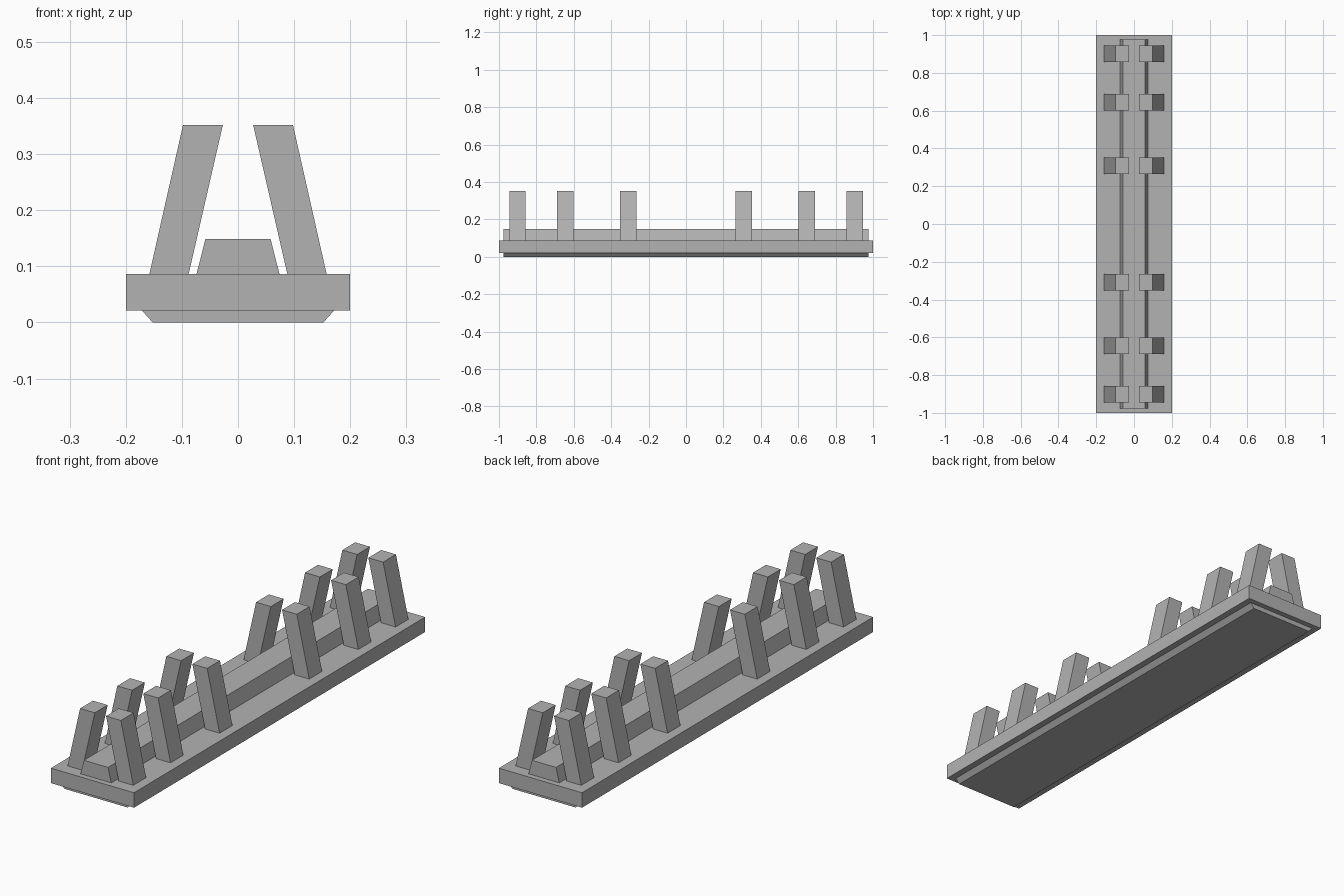
import bpy

if "Cube" in bpy.data.objects:
    bpy.data.objects.remove(bpy.data.objects["Cube"])

# Single flat colour
grey = bpy.data.materials.new("plain grey")
grey.diffuse_color = (0.45, 0.45, 0.45, 1)
grey.use_nodes = True
grey.node_tree.nodes["Principled BSDF"].inputs["Base Color"].default_value = grey.diffuse_color


def prism(name, profile, y0, y1):
    """Extrude a counter-clockwise (x, z) outline from y0 back to y1."""
    n = len(profile)
    verts = [(x, y, z) for y in (y0, y1) for x, z in profile]
    faces = [tuple(range(n)), tuple(reversed(range(n, 2 * n)))]
    for i in range(n):
        j = (i + 1) % n
        faces.append((i, i + n, j + n, j))
    mesh = bpy.data.meshes.new(name)
    mesh.from_pydata(verts, [], faces)
    mesh.materials.append(grey)
    obj = bpy.data.objects.new(name, mesh)
    bpy.context.collection.objects.link(obj)
    return obj


def trapezoid(bottom, top, z0, z1):
    return [(-bottom, z0), (bottom, z0), (top, z1), (-top, z1)]


# Chamfered foot, base slab and raised centre rail
prism("foot", trapezoid(0.152, 0.171, 0, 0.021), -0.976, 0.976)
prism("base_slab", trapezoid(0.2, 0.2, 0.021, 0.086), -1, 1)
prism("centre_rail", trapezoid(0.074, 0.058, 0.086, 0.149), -0.976, 0.976)

# Inward-leaning posts, in mirrored pairs along both halves
half_depth = 0.044
right = [(0.088, 0.086), (0.158, 0.086), (0.098, 0.352), (0.027, 0.352)]
left = [(-x, z) for x, z in reversed(right)]
for distance in (0.308, 0.645, 0.901):
    for y in (-distance, distance):
        for side, outline in (("right", right), ("left", left)):
            prism(f"{side}_post", outline, y - half_depth, y + half_depth)
